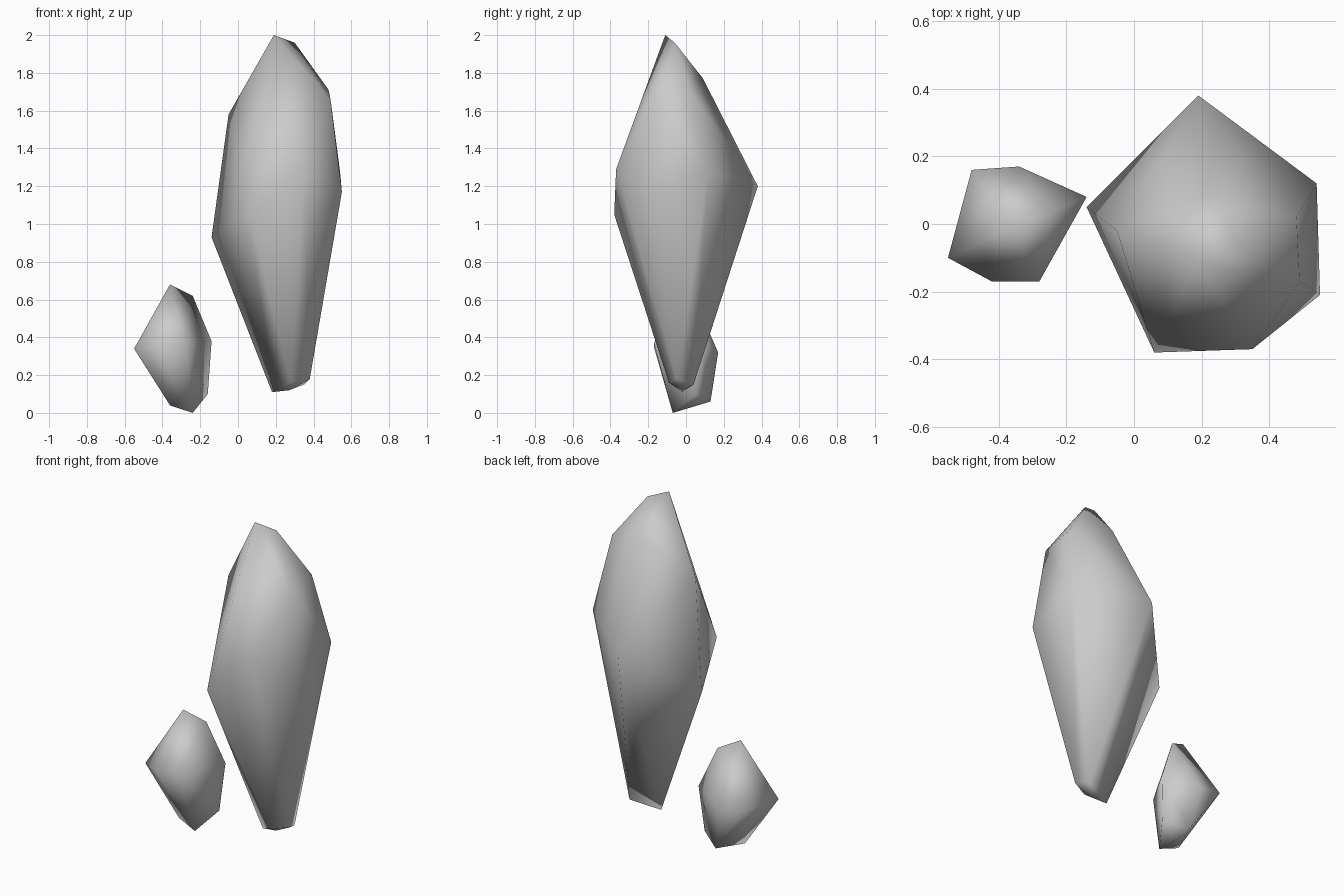
import bpy
import bmesh

cube = bpy.data.objects.get("Cube")
if cube:
    bpy.data.objects.remove(cube, do_unlink=True)


def make_material(name, colour):
    material = bpy.data.materials.new(name)
    material.use_nodes = True
    material.diffuse_color = colour
    shader = next(n for n in material.node_tree.nodes if n.type == "BSDF_PRINCIPLED")
    shader.inputs["Base Color"].default_value = colour
    shader.inputs["Roughness"].default_value = 0.8
    return material


def make_rock(name, corners, material):
    """Wrap a chiselled stone around its corner points and shade it smooth."""
    mesh = bpy.data.meshes.new(name)
    bm = bmesh.new()
    for corner in corners:
        bm.verts.new(corner)
    result = bmesh.ops.convex_hull(bm, input=bm.verts[:])
    unused = [v for v in result["geom_interior"] if isinstance(v, bmesh.types.BMVert)]
    bmesh.ops.delete(bm, geom=unused, context="VERTS")
    bmesh.ops.recalc_face_normals(bm, faces=bm.faces[:])
    for face in bm.faces:
        face.smooth = True
    bm.to_mesh(mesh)
    bm.free()
    mesh.materials.append(material)
    rock = bpy.data.objects.new(name, mesh)
    bpy.context.scene.collection.objects.link(rock)
    return rock


stone_grey = make_material("stone grey", (0.6, 0.6, 0.6, 1))

# Tall rock: pointed crown, wide girdle, narrow foot
tall_crown = [(.19, -.11, 2), (.3, -.06, 1.96), (.23, .09, 1.77),
              (.48, .02, 1.71), (.49, -.17, 1.66), (-.05, -.02, 1.58)]
tall_girdle = [(.35, -.37, 1.29), (.54, .12, 1.28), (.19, .38, 1.2),
               (.55, -.21, 1.17), (.06, -.38, 1.05), (-.14, .05, .93)]
tall_foot = [(.18, -.02, .11), (.27, -.02, .12), (.35, .04, .15),
             (.38, -.05, .18), (.28, -.09, .16)]
make_rock("tall_rock", tall_crown + tall_girdle + tall_foot, stone_grey)

# Small rock standing beside it
small_crown = [(-.36, -.01, .68), (-.24, .04, .62)]
small_girdle = [(-.14, .08, .38), (-.28, -.17, .37), (-.42, -.17, .35),
                (-.55, -.1, .34), (-.48, .16, .34), (-.34, .17, .32)]
small_foot = [(-.16, .05, .1), (-.29, .13, .06), (-.36, -.05, .04), (-.24, -.07, 0)]
make_rock("small_rock", small_crown + small_girdle + small_foot, stone_grey)
